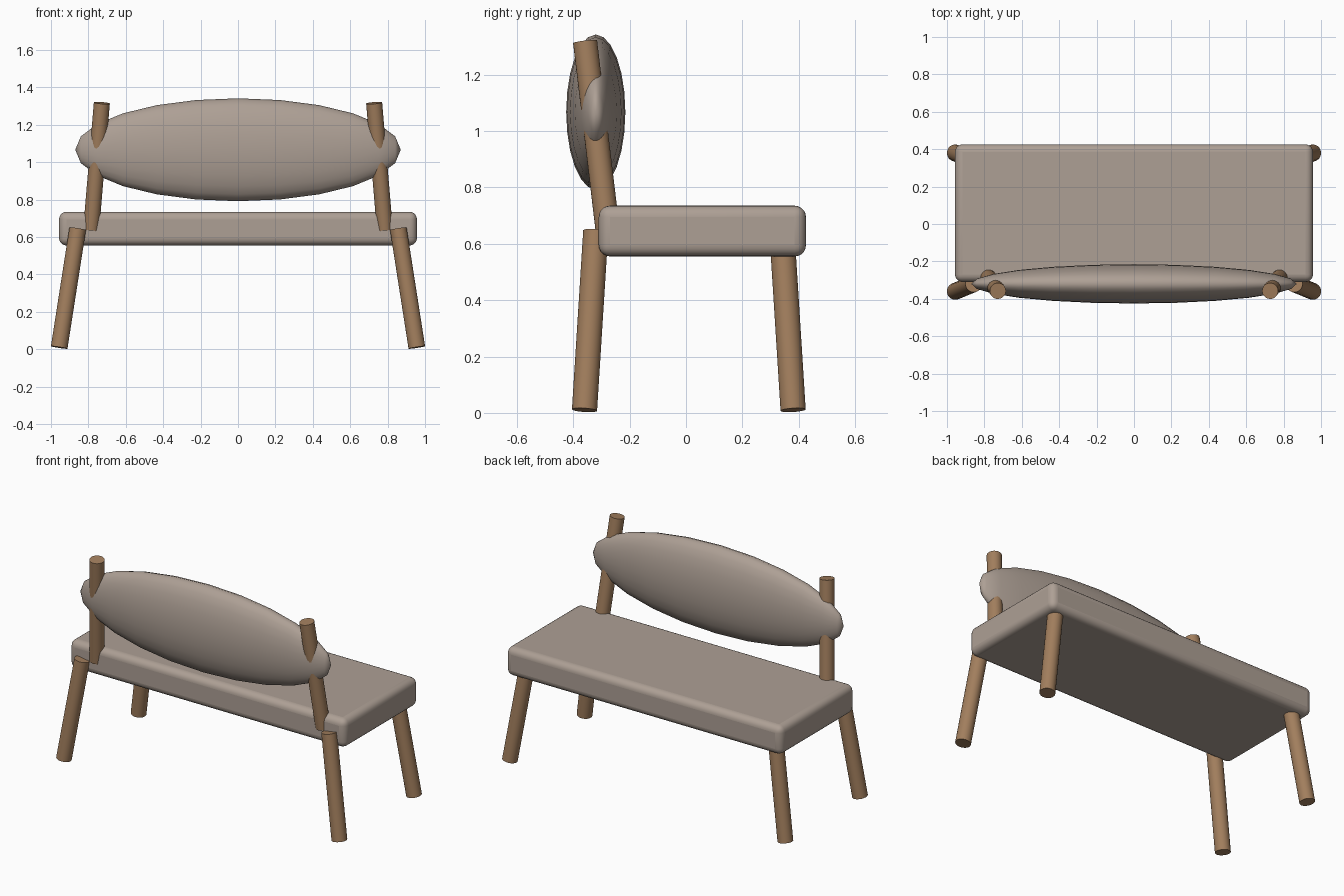
import bpy
from mathutils import Vector

cube = bpy.data.objects.get("Cube")
if cube:
    bpy.data.objects.remove(cube, do_unlink=True)


def make_material(name, rgb):
    mat = bpy.data.materials.new(name)
    mat.use_nodes = True
    color = (*rgb, 1.0)
    mat.diffuse_color = color
    mat.node_tree.nodes["Principled BSDF"].inputs["Base Color"].default_value = color
    return mat


fabric = make_material("warm grey fabric", (0.42, 0.35, 0.30))
wood = make_material("brown wood", (0.36, 0.21, 0.11))


def finish(name, mat, angle=0.7):
    obj = bpy.context.object
    obj.name = name
    obj.data.materials.append(mat)
    bpy.ops.object.shade_smooth_by_angle(angle=angle)
    return obj


def rod(name, bottom, top, radius):
    """Round wooden rod between two points."""
    bottom, top = Vector(bottom), Vector(top)
    axis = top - bottom
    bpy.ops.mesh.primitive_cylinder_add(vertices=24, radius=radius, depth=axis.length,
                                        location=(bottom + top) / 2)
    bpy.context.object.rotation_euler = axis.to_track_quat("Z", "Y").to_euler()
    return finish(name, wood)


# Cushioned seat slab with rounded edges
bpy.ops.mesh.primitive_cube_add(size=1, location=(0, 0.058, 0.645))
seat = bpy.context.object
seat.scale = (1.914, 0.735, 0.18)
bpy.ops.object.transform_apply(location=False, rotation=False, scale=True)
bevel = seat.modifiers.new("rounded edges", "BEVEL")
bevel.width = 0.04
bevel.segments = 5
finish("seat", fabric, 1.0)
bpy.ops.object.modifier_apply(modifier=bevel.name)
bpy.ops.object.shade_smooth_by_angle(angle=0.7)

# Padded ellipsoid backrest, poles along its length
bpy.ops.mesh.primitive_uv_sphere_add(segments=24, ring_count=12, radius=1,
                                     location=(0, -0.32, 1.067), rotation=(0, 1.570796, 0))
bpy.context.object.scale = (0.275, 0.105, 0.87)
bpy.ops.object.transform_apply(location=False, rotation=True, scale=True)
finish("backrest", fabric, 3.1)

# Splayed legs and leaning backrest posts on each side
for side, s in (("left", 1), ("right", -1)):
    rod(f"{side}_front_leg", (s * 0.956, -0.36, 0.01), (s * 0.857, -0.32, 0.645), 0.045)
    rod(f"{side}_back_leg", (s * 0.956, 0.38, 0.01), (s * 0.857, 0.34, 0.645), 0.045)
    rod(f"{side}_back_post", (s * 0.785, -0.277, 0.64), (s * 0.728, -0.358, 1.317), 0.043)
